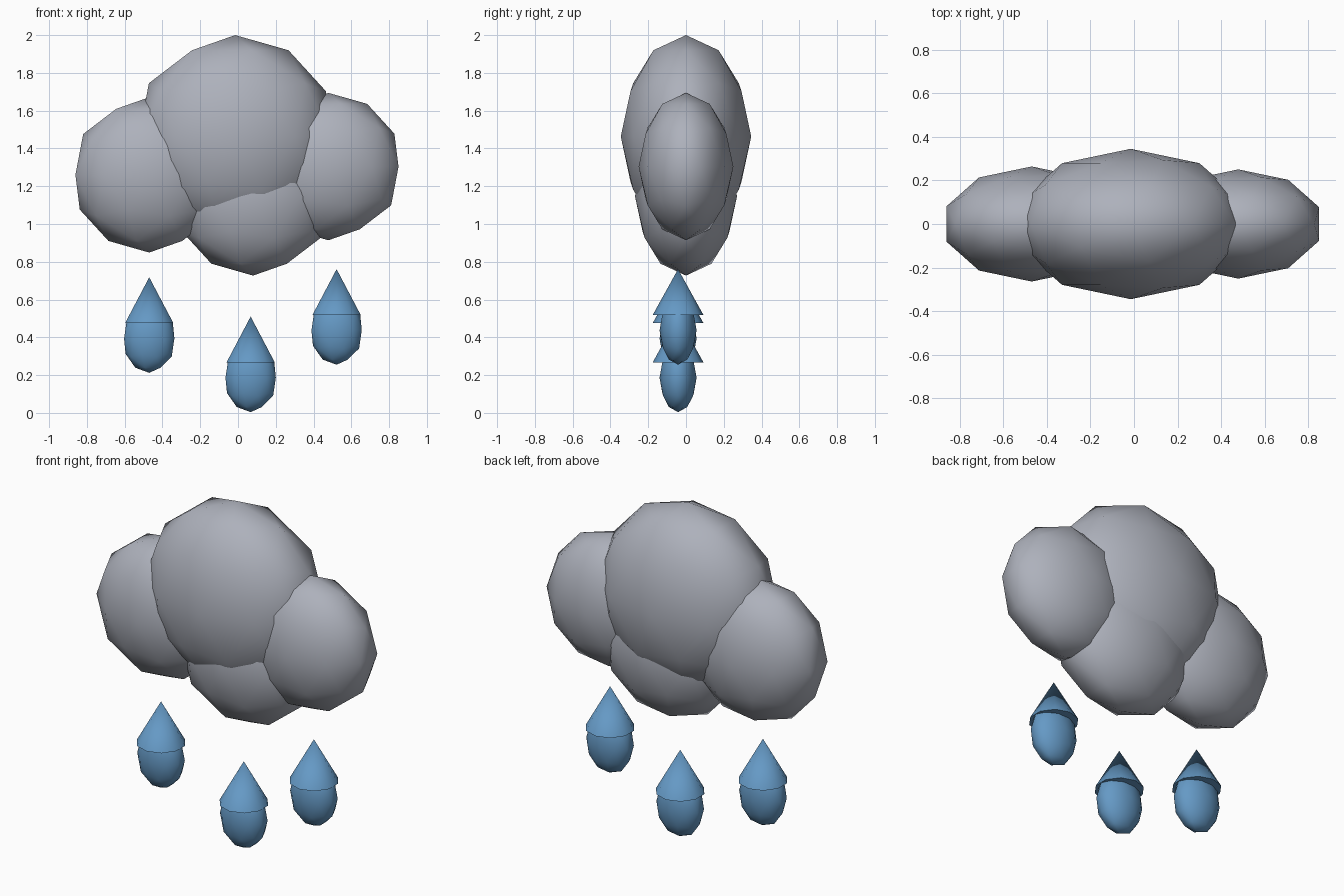
import bpy

if "Cube" in bpy.data.objects:
    bpy.data.objects.remove(bpy.data.objects["Cube"])


def material(name, color):
    m = bpy.data.materials.new(name)
    m.diffuse_color = color
    m.use_nodes = True
    m.node_tree.nodes["Principled BSDF"].inputs["Base Color"].default_value = m.diffuse_color
    return m


cloud_grey = material("cloud_grey", (0.42, 0.44, 0.50, 1))
rain_blue = material("rain_blue", (0.13, 0.32, 0.56, 1))


def finish(name, mat):
    ob = bpy.context.object
    ob.name = name
    ob.data.materials.append(mat)
    bpy.ops.object.shade_smooth_by_angle(angle=1.0)
    return ob


def ball(name, loc, scale, mat):
    bpy.ops.mesh.primitive_ico_sphere_add(subdivisions=2, radius=1, location=loc)
    bpy.context.object.scale = scale
    return finish(name, mat)


# Cloud puffs: overlapping low-poly balls, flattened front to back
for name, x, z, r in [
    ("cloud_centre_puff", -0.015, 1.463, 0.537),
    ("cloud_left_puff", -0.47, 1.26, 0.411),
    ("cloud_right_puff", 0.479, 1.304, 0.39),
    ("cloud_lower_puff", 0.08, 1.147, 0.42),
]:
    ball(name, (x, 0, z), (r, r * 0.643, r), cloud_grey)

# Raindrops: a flattened ball with a round cone tip
for side, x, bottom in [("left", -0.47, 0.212), ("middle", 0.067, 0.004), ("right", 0.522, 0.255)]:
    z = bottom + 0.182
    ball(f"raindrop_{side}_body", (x, -0.042, z), (0.14, 0.098, 0.182), rain_blue)
    bpy.ops.mesh.primitive_cone_add(vertices=10, radius1=0.134, depth=0.242,
                                    location=(x, -0.042, z + 0.203))
    finish(f"raindrop_{side}_tip", rain_blue)
